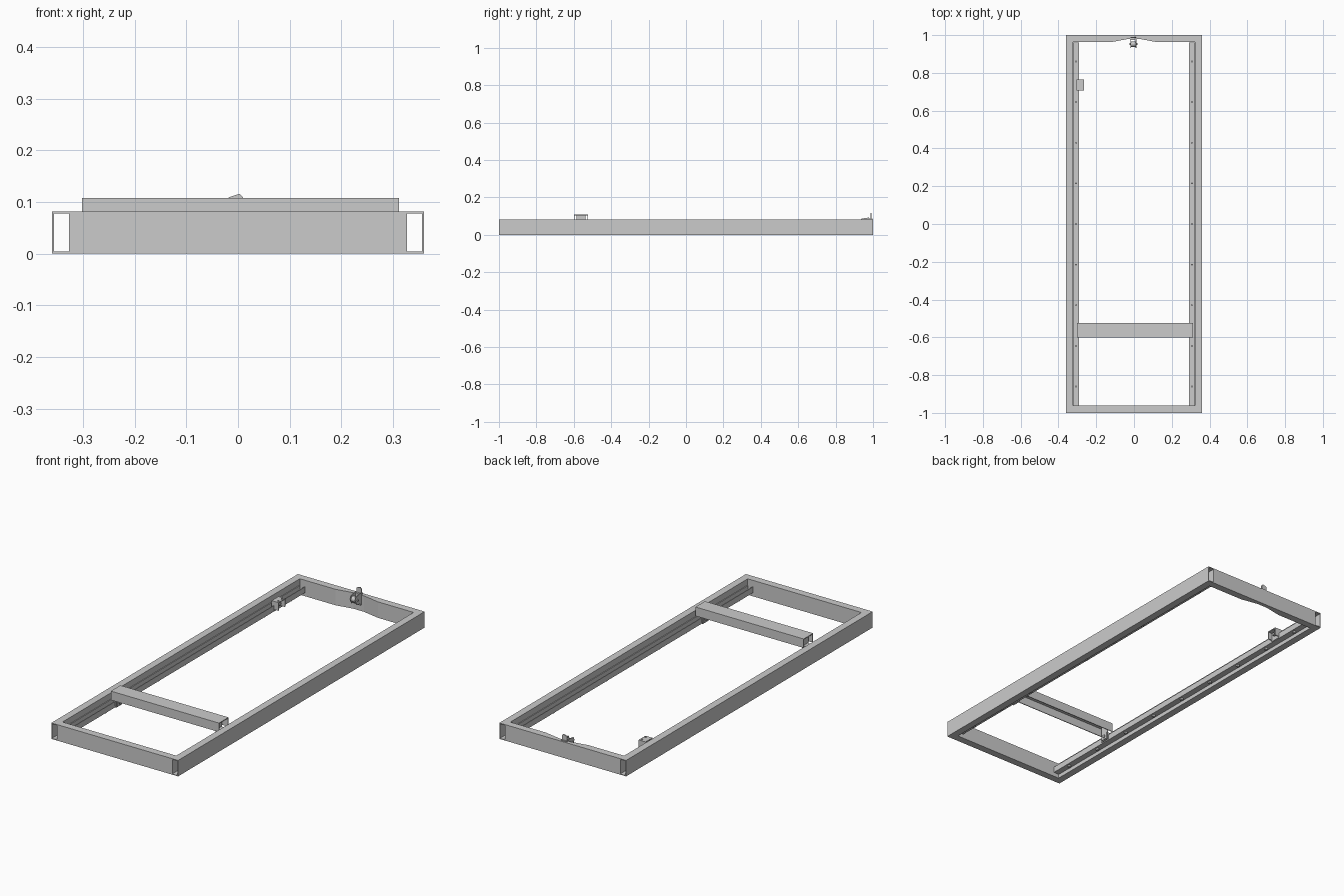
import bpy, bmesh, math
from mathutils import Matrix, Vector

if "Cube" in bpy.data.objects:
    bpy.data.objects.remove(bpy.data.objects["Cube"])


def finish(name, bm):
    bmesh.ops.recalc_face_normals(bm, faces=bm.faces)
    me = bpy.data.meshes.new(name)
    bm.to_mesh(me)
    bm.free()
    ob = bpy.data.objects.new(name, me)
    bpy.context.collection.objects.link(ob)
    return ob


def prism(name, pts, axis, a, b):
    """Extrude a closed 2D outline along an axis from a to b.
    Outline coordinates: x -> (y,z), y -> (x,z), z -> (x,y)."""
    place = {'x': lambda p: (a, p[0], p[1]),
             'y': lambda p: (p[0], a, p[1]),
             'z': lambda p: (p[0], p[1], a)}[axis]
    direction = Vector([(b - a) if c == axis else 0 for c in 'xyz'])
    bm = bmesh.new()
    face = bm.faces.new([bm.verts.new(place(p)) for p in pts])
    ret = bmesh.ops.extrude_face_region(bm, geom=[face], use_keep_orig=True)
    verts = [g for g in ret['geom'] if isinstance(g, bmesh.types.BMVert)]
    bmesh.ops.translate(bm, verts=verts, vec=direction)
    return finish(name, bm)


def rect(x0, x1, y0, y1):
    return [(x0, y0), (x1, y0), (x1, y1), (x0, y1)]


def box(name, x0, x1, y0, y1, z0, z1):
    return prism(name, rect(x0, x1, y0, y1), 'z', z0, z1)


def u_shape(x0, x1, z0, z1, t, up=True):
    """U outline, open at the top or at the bottom."""
    pts = [(x0, z1), (x0, z0), (x1, z0), (x1, z1),
           (x1 - t, z1), (x1 - t, z0 + t), (x0 + t, z0 + t), (x0 + t, z1)]
    return pts if up else [(x, z0 + z1 - z) for x, z in pts]


def tube(name, x0, x1, z0, z1, t, a, b):
    """Rectangular hollow section running along y, open at both ends."""
    outer = rect(x0, x1, z0, z1)
    inner = rect(x0 + t, x1 - t, z0 + t, z1 - t)
    bm = bmesh.new()
    rings = [[bm.verts.new((x, y, z)) for x, z in loop]
             for y in (a, b) for loop in (outer, inner)]
    for i in range(4):
        j = (i + 1) % 4
        for p, q in ((0, 1), (1, 3), (3, 2), (2, 0)):
            bm.faces.new((rings[p][i], rings[p][j], rings[q][j], rings[q][i]))
    return finish(name, bm)


def cylinder(name, center, r, length, axis='x', sides=12):
    rot = {'x': Matrix.Rotation(math.pi / 2, 4, 'Y'),
           'y': Matrix.Rotation(math.pi / 2, 4, 'X'),
           'z': Matrix.Identity(4)}[axis]
    bm = bmesh.new()
    bmesh.ops.create_cone(bm, cap_ends=True, segments=sides, radius1=r, radius2=r,
                          depth=length, matrix=Matrix.Translation(center) @ rot)
    return finish(name, bm)


H = 0.082      # frame height
W = 0.36       # half width
IN = 0.323     # inner face of side tubes

# Hollow side tubes, slide rails and their bolts
for s, side in ((-1, "left"), (1, "right")):
    lo, hi = sorted((s * W, s * IN))
    tube(side + "_side_tube", lo, hi, 0, H, 0.004, -1, 1)
    lo, hi = sorted((s * IN, s * 0.291))
    prism(side + "_slide_rail", u_shape(lo, hi, 0.02, 0.05, 0.004), 'y', -0.96, 0.96)
    for i in range(9):
        y = -0.86 + i * 0.215
        cylinder(f"{side}_rail_bolt_{i}", (s * 0.307, y, 0.017), 0.009, 0.01, 'z', 6)
        cylinder(f"{side}_rail_screw_{i}", (s * 0.307, y, 0.028), 0.005, 0.012, 'z', 8)

# Front cross beam
box("front_beam", -IN, IN, -1, -0.962, 0, H)

# Back beam, dented inwards at the middle
prism("back_beam", [(-IN, 1), (-IN, 0.963), (-0.12, 0.963), (-0.03, 0.98),
                    (0.03, 0.98), (0.12, 0.963), (IN, 0.963), (IN, 1)], 'z', 0, H)

# Raised sliding cross bar, open downwards, with end carriages
prism("sliding_bar", u_shape(-0.6, -0.523, 0.062, 0.108, 0.004, up=False), 'x', -0.302, 0.312)
for s, side in ((-1, "left"), (1, "right")):
    lo, hi = sorted((s * 0.302, s * 0.278))
    box(side + "_carriage_plate", *sorted((s * 0.286, s * 0.282)), -0.585, -0.538, 0.022, 0.104)
    box(side + "_carriage_block", lo, hi, -0.58, -0.543, 0.026, 0.062)
    cylinder(side + "_carriage_bolt", (s * 0.277, -0.561, 0.042), 0.009, 0.008, 'x', 6)

# Small clamp riding on the left rail
prism("rail_clamp", u_shape(0.708, 0.764, 0.03, 0.072, 0.004, up=False), 'x', -0.305, -0.266)
box("rail_clamp_plate", -0.292, -0.288, 0.708, 0.764, 0.022, 0.07)
cylinder("rail_clamp_bolt", (-0.282, 0.736, 0.05), 0.008, 0.014, 'x', 6)
for i, y in enumerate((0.722, 0.75)):
    cylinder(f"rail_clamp_screw_{i}", (-0.276, y, 0.073), 0.005, 0.004, 'z', 8)

# Latch bracket at the middle of the back beam
box("latch_plate", -0.02, 0.014, 0.974, 0.981, 0.03, 0.088)
for i, x in enumerate((-0.019, 0.009)):
    prism(f"latch_cheek_{i}", [(0.978, 0.038), (0.945, 0.045), (0.932, 0.07),
                               (0.938, 0.086), (0.978, 0.092)], 'x', x, x + 0.004)
cylinder("latch_roller", (-0.003, 0.952, 0.066), 0.014, 0.03, 'x', 16)
cylinder("latch_pin", (-0.003, 0.952, 0.066), 0.005, 0.042, 'x', 10)
box("latch_top_flange", -0.019, 0.013, 0.974, 0.996, 0.082, 0.087)
prism("latch_finger", [(-0.018, 0.087), (0.011, 0.087), (0.01, 0.109),
                       (0.003, 0.116), (-0.018, 0.109)], 'y', 0.986, 0.991)
